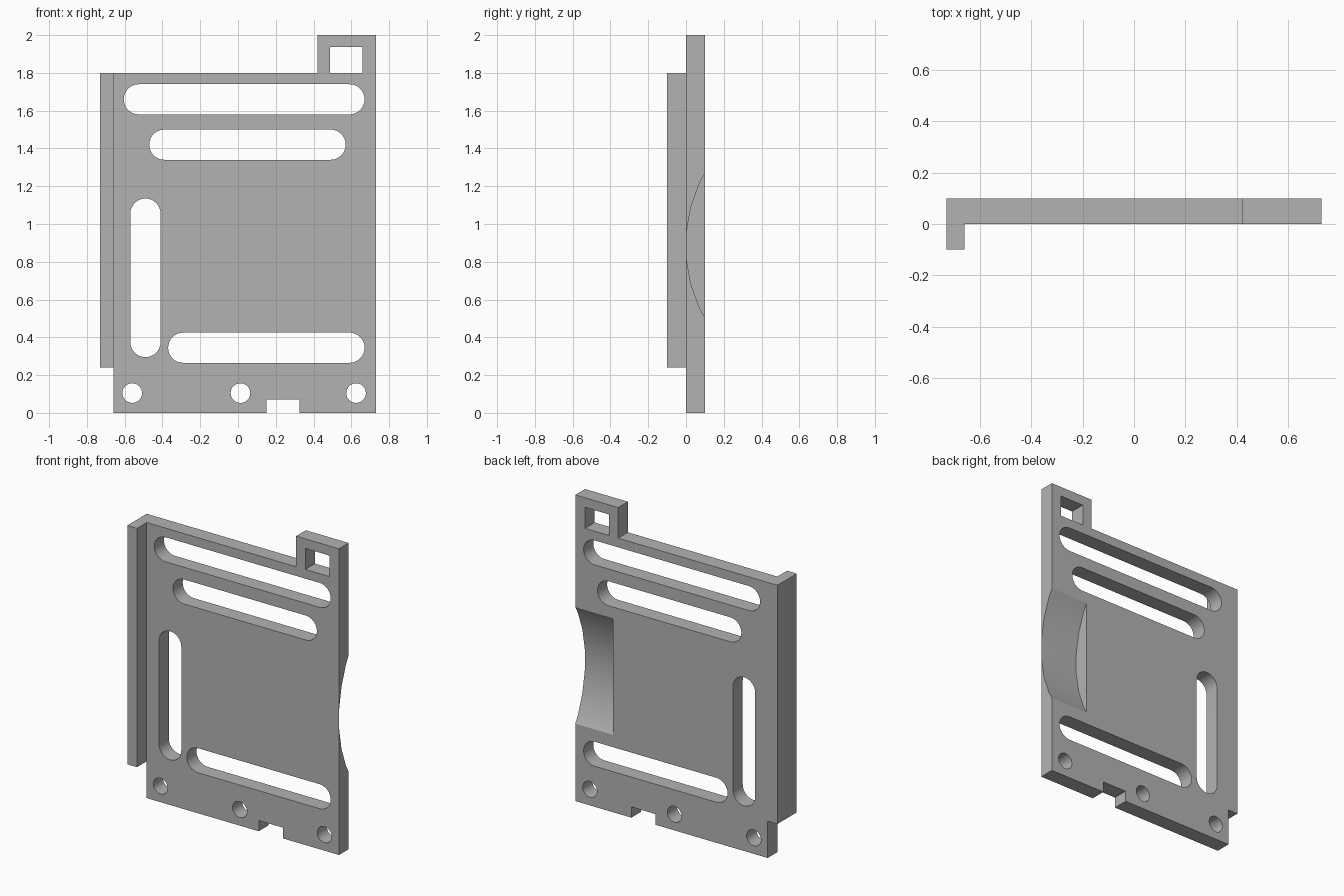
import bpy, bmesh, math
from mathutils import Matrix

cube = bpy.data.objects.get("Cube")
if cube:
    bpy.data.objects.remove(cube, do_unlink=True)

THICK = 0.1

grey = bpy.data.materials.new("plain grey")
grey.use_nodes = True
colour = (0.45, 0.45, 0.45, 1)
grey.diffuse_color = colour
grey.node_tree.nodes["Principled BSDF"].inputs["Base Color"].default_value = colour


def add_object(name, bm):
    mesh = bpy.data.meshes.new(name)
    bm.to_mesh(mesh)
    bm.free()
    mesh.materials.clear()
    mesh.materials.append(grey)
    obj = bpy.data.objects.new(name, mesh)
    bpy.context.collection.objects.link(obj)
    return obj


def rectangle(x0, x1, z0, z1):
    return [(x0, z0), (x1, z0), (x1, z1), (x0, z1)]


def slot(x0, x1, z0, z1, steps=16):
    """Rounded slot outline; a square extent gives a circle."""
    r = min(x1 - x0, z1 - z0) / 2
    wide = x1 - x0 >= z1 - z0
    points = []
    for end in (0, 1):
        cx = (x0 + r if end else x1 - r)
        cz = (z0 + r if end else z1 - r)
        start = math.pi * end - (math.pi / 2 if wide else 0)
        for i in range(steps + 1):
            a = start + math.pi * i / steps
            points.append((cx + r * math.cos(a), cz + r * math.sin(a)))
    return points


def hole(x, z, r=0.052):
    """Circle outline."""
    return [(x + r * math.cos(math.tau * i / 32), z + r * math.sin(math.tau * i / 32))
            for i in range(32)]


# Plate outline with corner tab, lower left step and bottom notch
outline = [(-0.66, 0), (0.15, 0), (0.15, 0.07), (0.325, 0.07), (0.325, 0),
           (0.73, 0), (0.73, 2), (0.42, 2), (0.42, 1.8), (-0.73, 1.8),
           (-0.73, 0.24), (-0.66, 0.24)]

# Slots, tab window and screw holes
openings = [
    slot(-0.605, 0.67, 1.58, 1.74),
    slot(-0.47, 0.57, 1.34, 1.50),
    slot(-0.57, -0.41, 0.295, 1.135),
    slot(-0.37, 0.67, 0.265, 0.425),
    rectangle(0.487, 0.66, 1.8, 1.937),
] + [hole(x, 0.105) for x in (-0.56, 0.013, 0.625)]

# Extrude the filled profile into the plate
curve = bpy.data.curves.new("plate_profile", "CURVE")
curve.dimensions = "2D"
curve.fill_mode = "BOTH"
curve.extrude = THICK / 2
for points in [outline] + openings:
    spline = curve.splines.new("POLY")
    spline.points.add(len(points) - 1)
    for p, (x, z) in zip(spline.points, points):
        p.co = (x, z, 0, 1)
    spline.use_cyclic_u = True
profile = bpy.data.objects.new("plate_profile", curve)
bpy.context.collection.objects.link(profile)
flat = bpy.data.meshes.new_from_object(
    profile.evaluated_get(bpy.context.evaluated_depsgraph_get()))
bpy.data.objects.remove(profile, do_unlink=True)

bm = bmesh.new()
bm.from_mesh(flat)
bmesh.ops.remove_doubles(bm, verts=bm.verts, dist=0.0002)
bmesh.ops.transform(bm, verts=bm.verts,
                    matrix=Matrix.Translation((0, THICK / 2, 0)) @ Matrix.Rotation(math.pi / 2, 4, "X"))
bmesh.ops.recalc_face_normals(bm, faces=bm.faces)
plate = add_object("plate", bm)

# Curved recess in the back: a large cylinder lying along x
radius, sides, x_in, x_out = 0.79, 36, 0.457, 0.9
bm = bmesh.new()
bmesh.ops.create_cone(bm, cap_ends=True, segments=sides, radius1=radius,
                      radius2=radius, depth=x_out - x_in)
apothem = radius * math.cos(math.pi / sides)
axis = Matrix.Translation(((x_in + x_out) / 2, 0.002 + apothem, 0.886))
turn = Matrix.Rotation(math.pi / 2, 4, "Y") @ Matrix.Rotation(math.pi / sides, 4, "Z")
lowest = min((turn @ v.co).y for v in bm.verts)
if lowest < -apothem - 0.001:
    turn = Matrix.Rotation(math.pi / 2, 4, "Y")
    lowest = min((turn @ v.co).y for v in bm.verts)
    if lowest < -apothem - 0.001:
        axis.translation.y = 0.002 + radius
bmesh.ops.transform(bm, verts=bm.verts, matrix=axis @ turn)
cutter = add_object("recess_cutter", bm)
cutter.hide_render = True

cut = plate.modifiers.new("recess", "BOOLEAN")
cut.operation = "DIFFERENCE"
cut.solver = "EXACT"
cut.object = cutter
bpy.context.view_layer.objects.active = plate
plate.select_set(True)
bpy.ops.object.modifier_apply(modifier=cut.name)
bpy.data.objects.remove(cutter, do_unlink=True)
bpy.ops.object.shade_smooth_by_angle(angle=math.radians(20))

# Forward lip along the right edge
bm = bmesh.new()
bmesh.ops.create_cube(bm, size=1)
bmesh.ops.transform(bm, verts=bm.verts,
                    matrix=Matrix.Translation((-0.695, -0.05, 1.02))
                    @ Matrix.Diagonal((0.07, 0.1, 1.56, 1)))
add_object("side_lip", bm)
